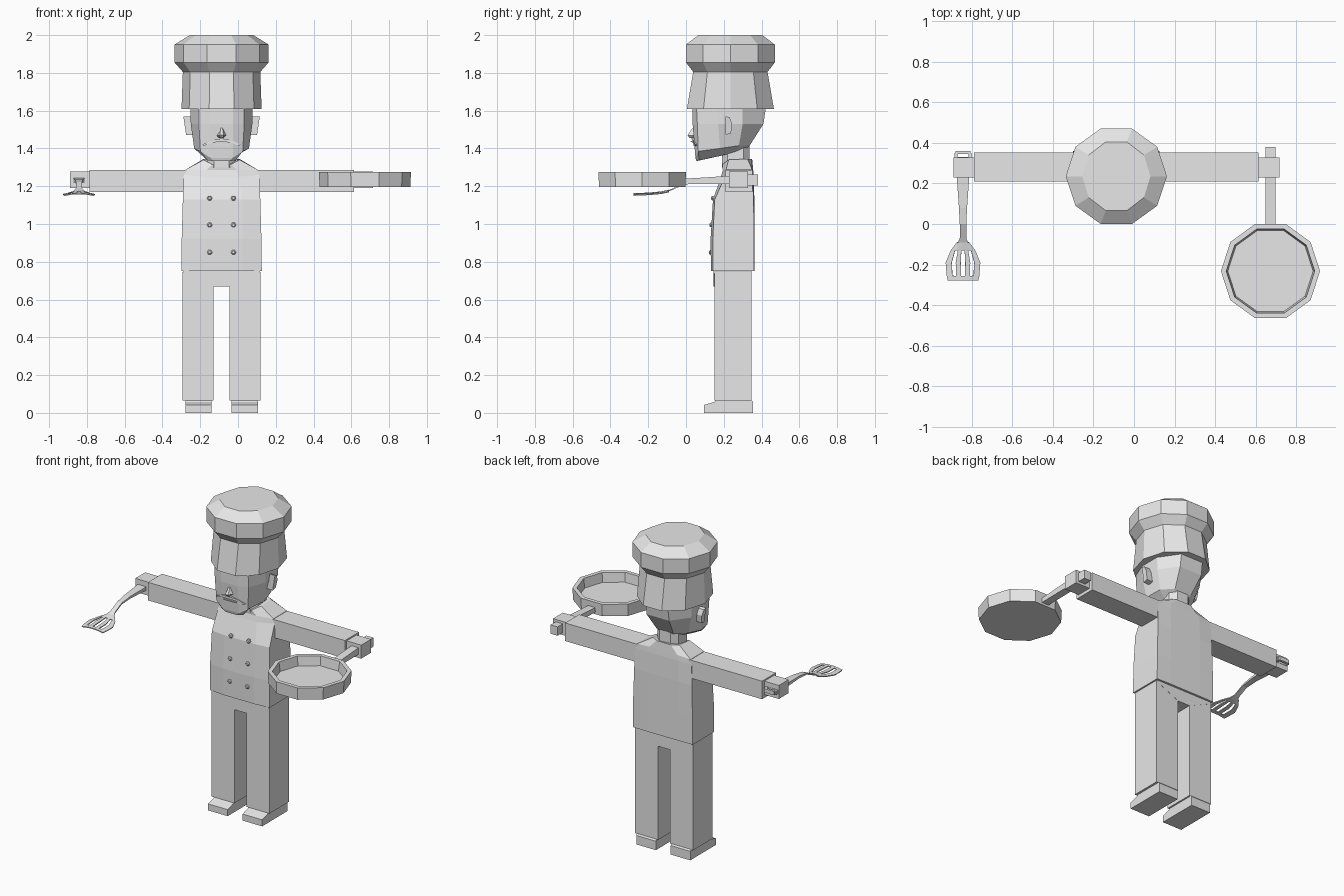
import bpy, bmesh, math

CX, CY = -0.087, 0.235          # body axis

grey = bpy.data.materials.new("light_grey")
grey.diffuse_color = (0.8, 0.8, 0.8, 1)


def finish(name, bm):
    bmesh.ops.recalc_face_normals(bm, faces=bm.faces)
    me = bpy.data.meshes.new(name)
    bm.to_mesh(me)
    bm.free()
    me.materials.append(grey)
    ob = bpy.data.objects.new(name, me)
    bpy.context.collection.objects.link(ob)
    return ob


def loft(name, rings):
    """Skin equal-length rings of points and cap both ends."""
    bm = bmesh.new()
    rows = [[bm.verts.new(p) for p in ring] for ring in rings]
    n = len(rows[0])
    for a, b in zip(rows, rows[1:]):
        for i in range(n):
            j = (i + 1) % n
            bm.faces.new((a[i], a[j], b[j], b[i]))
    bm.faces.new(rows[0])
    bm.faces.new(rows[-1])
    return finish(name, bm)


def box(name, x0, x1, y0, y1, z0, z1):
    return loft(name, [[(x0, y0, z), (x1, y0, z), (x1, y1, z), (x0, y1, z)] for z in (z0, z1)])


def decagon(cx, cy, z, rx, ry):
    return [(cx + rx * math.cos(k * math.pi / 5), cy + ry * math.sin(k * math.pi / 5), z)
            for k in range(10)]


def mirrored(half):
    """Right half (offset, y, z), front to back, closed on the left side."""
    return [(CX + o, y, z) for o, y, z in half] + [(CX - o, y, z) for o, y, z in reversed(half)]


# Hat: band, overhanging crown and flat top
loft("hat", [decagon(CX, CY, z, rx, ry) for z, rx, ry in (
    (1.61, 0.212, 0.242), (1.805, 0.205, 0.207), (1.855, 0.249, 0.247),
    (1.95, 0.249, 0.247), (2.0, 0.168, 0.178))])

# Head: flat face, tilted jaw, rounded back
loft("head", [mirrored(h) for h in (
    [(.06, .035, 1.63), (.12, .055, 1.63), (.165, .17, 1.63), (.165, .30, 1.63), (.08, .425, 1.63)],
    [(.06, .035, 1.53), (.12, .06, 1.53), (.163, .17, 1.53), (.16, .30, 1.53), (.08, .41, 1.53)],
    [(.06, .05, 1.35), (.112, .065, 1.385), (.145, .18, 1.40), (.125, .28, 1.415), (.06, .34, 1.42)],
    [(.04, .055, 1.333), (.075, .07, 1.337), (.075, .18, 1.36), (.07, .26, 1.38), (.04, .32, 1.395)])])

# Ears: flared plates
ear = [(.208, 1.472), (.21, 1.57), (.23, 1.565), (.245, 1.53), (.238, 1.48)]
for side, tag in ((-1, "left"), (1, "right")):
    loft("ear_" + tag, [[(CX + side * (o + (z - 1.52) * t), y, z) for y, z in ear]
                        for o, t in ((.145, 0), (.195, .15))])

# Nose: small wedge
loft("nose", [mirrored([(.005, .034, 1.507), (.005, .06, 1.507)]),
              mirrored([(.01, .008, 1.47), (.034, .06, 1.468)]),
              mirrored([(.008, .02, 1.455), (.014, .06, 1.455)])])

# Moustache and mouth: bent strips
half = [(0, 1.453), (.055, 1.443), (.102, 1.42), (.094, 1.414), (.05, 1.43), (0, 1.438)]
outline = half + [(-o, z) for o, z in reversed(half[1:-1])]
loft("moustache", [[(CX + o, y + abs(o) * .25, z) for o, z in outline] for y in (.024, .065)])
box("mouth", CX - .045, CX + .045, .038, .06, 1.416, 1.421)

# Neck
loft("neck", [mirrored([(.04, .19, z), (.075, .22, z), (.075, .305, z), (.04, .337, z)])
              for z in (1.30, 1.42)])

# Jacket: straight body, sloping shoulders up to the collar
loft("jacket", [mirrored(h) for h in (
    [(.11, .132, .75), (.213, .142, .75), (.213, .36, .75), (.11, .362, .75)],
    [(.11, .13, .92), (.211, .142, .92), (.211, .36, .92), (.11, .362, .92)],
    [(.11, .143, 1.13), (.205, .152, 1.13), (.205, .358, 1.13), (.11, .362, 1.13)],
    [(.09, .185, 1.25), (.20, .21, 1.26), (.20, .352, 1.26), (.11, .358, 1.26)],
    [(.08, .195, 1.285), (.19, .212, 1.288), (.19, .35, 1.288), (.10, .355, 1.295)],
    [(.05, .192, 1.315), (.095, .225, 1.34), (.095, .325, 1.345), (.05, .35, 1.345)])])

# Jacket buttons in two columns
for col in (-.063, .063):
    for z, y in ((1.137, .143), (.995, .135), (.85, .1315)):
        loft("button", [[(CX + col + r * math.cos(k * math.pi / 3), yy, z + r * math.sin(k * math.pi / 3))
                         for k in range(6)] for r, yy in ((.014, y + .012), (.014, y - .004), (.008, y - .01))])

# Hips: wedge between the legs
hip = [(-.205, .76), (-.20, .738), (-.043, .668), (.043, .668), (.20, .738), (.205, .76)]
loft("hips", [[(CX + o, y, z) for o, z in hip] for y in (.146, .348)])

# Legs and shoes
for side, tag in ((-1, "left"), (1, "right")):
    loft("leg_" + tag, [[(CX + side * o, y, z) for o, y in ((.043, .15), (.206, .15), (.206, .347), (.043, .347))]
                        for z in (.065, .745)])
    profile = [(.095, 0), (.095, .042), (.15, .058), (.165, .075), (.34, .075), (.355, .058), (.355, 0)]
    loft("shoe_" + tag, [[(CX + side * o, y, z) for y, z in profile] for o in (.053, .192)])

# Arms and hands
for side, tag in ((-1, "left"), (1, "right")):
    loft("arm_" + tag, [[(CX + side * o, y, z) for y, z in ((.21, 1.17), (.352, 1.17), (.352, 1.286), (.21, 1.286))]
                        for o in (.16, .70)])
    loft("hand_" + tag, [[(CX + side * o, y, z) for y, z in ((.228, 1.19), (.328, 1.19), (.328, 1.277), (.228, 1.277))]
                         for o in (.69, .803)])

# Frying pan: hollow dish with a bar handle through the hand
PX, PY = 0.672, -0.232
loft("pan", [decagon(PX, PY, z, r, r) for z, r in
             ((1.197, .24), (1.275, .244), (1.275, .218), (1.215, .21))])
loft("pan_handle", [[(PX - .025, y, z0), (PX + .025, y, z0), (PX + .025, y, z1), (PX - .025, y, z1)]
                    for y, z0, z1 in ((-.01, 1.21, 1.24), (.08, 1.212, 1.245), (.23, 1.213, 1.255),
                                      (.33, 1.205, 1.262), (.38, 1.205, 1.262))])

# Spatula handle: tapered, bending down to the blade
SX = -0.842
loft("spatula_handle", [[(SX - w, y, z - t), (SX + w, y, z - t), (SX + w, y, z + t), (SX - w, y, z + t)]
                        for y, z, w, t in ((.33, 1.235, .03, .012), (.22, 1.232, .03, .011),
                                           (.08, 1.228, .02, .007), (0, 1.218, .016, .005),
                                           (-.07, 1.185, .016, .004), (-.1, 1.172, .03, .003))])

# Spatula hanging loop behind the hand
for x in (-.035, .035):
    box("spatula_loop_side", SX + x - .008, SX + x + .008, .32, .35, 1.223, 1.247)
box("spatula_loop_bar", SX - .036, SX + .036, .345, .36, 1.223, 1.247)

# Spatula blade: curved plate with three open slots
rows = [(-.09, .03, 1.175), (-.13, .06, 1.166), (-.19, .085, 1.16), (-.255, .08, 1.157), (-.277, .075, 1.156)]
cols = [-1, -.65, -.42, -.13, .13, .42, .65, 1]
bm = bmesh.new()
grid = [[bm.verts.new((SX + c * w, y, z + .008 * (1 - c * c) - .004)) for c in cols] for y, w, z in rows]
for r in range(len(rows) - 1):
    for c in range(len(cols) - 1):
        if r in (1, 2) and c in (1, 3, 5):
            continue
        bm.faces.new((grid[r][c], grid[r][c + 1], grid[r + 1][c + 1], grid[r + 1][c]))
blade = finish("spatula_blade", bm)
solid = blade.modifiers.new("thickness", 'SOLIDIFY')
solid.thickness = 0.006
solid.offset = 0
